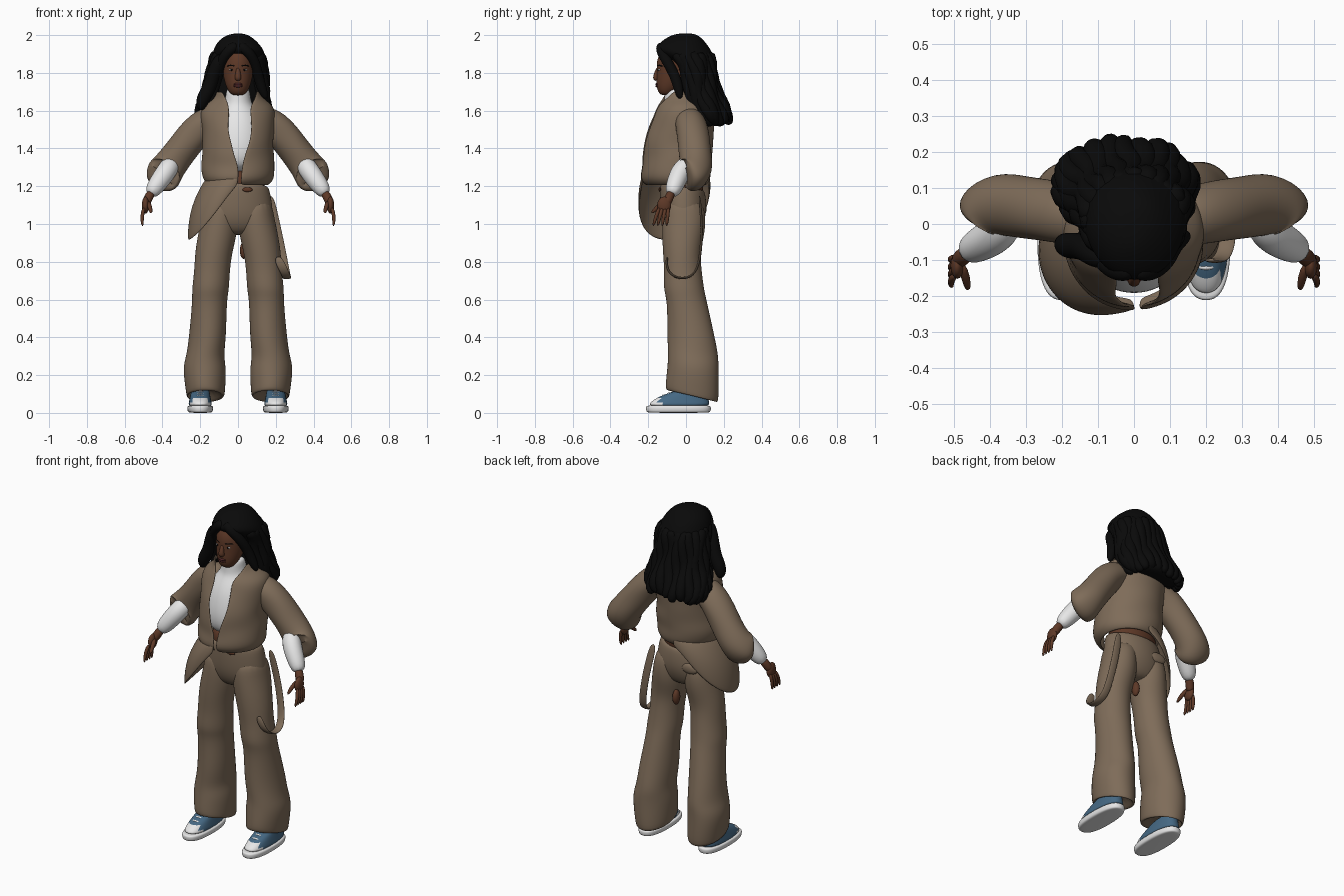
import bpy, bmesh, math, random
from mathutils import Vector

random.seed(4)
cube = bpy.data.objects.get("Cube")
if cube:
    bpy.data.objects.remove(cube, do_unlink=True)


def material(name, *colour):
    m = bpy.data.materials.new(name)
    m.use_nodes = True
    m.diffuse_color = (*colour, 1)
    bsdf = m.node_tree.nodes["Principled BSDF"]
    bsdf.inputs["Base Color"].default_value = (*colour, 1)
    return m


CLOTH = material("tan cloth", .21, .15, .1)
SKIN = material("brown skin", .11, .04, .02)
HAIR = material("black hair", .003, .003, .003)
WHITE = material("white knit", .8, .8, .8)
BLUE = material("blue canvas", .06, .14, .23)
LIPS = material("dark lips", .08, .02, .02)


def finish(name, bm, materials, subdivisions=0, thickness=0):
    """Turn a bmesh into a smooth shaded object."""
    bmesh.ops.recalc_face_normals(bm, faces=bm.faces)
    mesh = bpy.data.meshes.new(name)
    bm.to_mesh(mesh)
    bm.free()
    for m in materials:
        mesh.materials.append(m)
    for polygon in mesh.polygons:
        polygon.use_smooth = True
    ob = bpy.data.objects.new(name, mesh)
    bpy.context.collection.objects.link(ob)
    if thickness:
        solidify = ob.modifiers.new("thickness", 'SOLIDIFY')
        solidify.thickness = thickness
        solidify.offset = -1
    if subdivisions:
        rounding = ob.modifiers.new("rounding", 'SUBSURF')
        rounding.levels = rounding.render_levels = subdivisions


def loft(name, rings, *materials, side=1, closed=True, thickness=0, wrinkle=0, rule=None, subdivisions=2):
    """Skin a row of equal-length point rings; side=-1 mirrors them."""
    bm = bmesh.new()
    rows = []
    for ring in rings:
        row = []
        for x, y, z in ring:
            x += wrinkle * math.sin(47 * z + 9 * y)
            y += wrinkle * math.sin(41 * z + 14 * x)
            row.append(bm.verts.new((x * side, y, z)))
        rows.append(row)
    count = len(rows[0])
    for lower, upper in zip(rows, rows[1:]):
        for i in range(count if closed else count - 1):
            j = (i + 1) % count
            face = bm.faces.new((lower[i], lower[j], upper[j], upper[i]))
            if rule:
                face.material_index = rule(face.calc_center_median())
    if closed:
        bm.faces.new(rows[0])
        bm.faces.new(rows[-1])
    finish(name, bm, materials, subdivisions, thickness)


def oval(z, half_width, front, back, x=0, tilt=0, gap=None, count=18, power=1):
    """Level ring of points; a gap (right, left) opens its front, a power below 1 squares it."""
    middle, depth = (front + back) / 2, (back - front) / 2
    start, end, steps = 0, math.tau, count
    if gap:
        start = math.asin(gap[1] / half_width)
        end = math.tau + math.asin(gap[0] / half_width)
        steps = count - 1
    ring = []
    for i in range(count):
        angle = start + (end - start) * i / steps
        s, c = (math.copysign(abs(f) ** power, f) for f in (math.sin(angle), math.cos(angle)))
        y = middle - depth * c
        ring.append((x + half_width * s, y, z + tilt * y))
    return ring


def ovals(*rows):
    return [oval(*row) for row in rows]


def tube(name, path, radius, mat, axis=(1, 0, 1), flat=1, tip=1, count=8, **options):
    """Tube along a path; radius is one number or one per point, tip scales the last."""
    points = [Vector(p) for p in path]
    radii = list(radius) if isinstance(radius, (list, tuple)) else [radius] * len(points)
    radii[-1] *= tip
    rings = []
    for i, (point, r) in enumerate(zip(points, radii)):
        along = points[min(i + 1, len(points) - 1)] - points[max(i - 1, 0)]
        u = Vector(axis).cross(along).normalized()
        v = along.cross(u).normalized()
        angles = [math.tau * k / count for k in range(count)]
        rings.append([point + u * r * flat * math.cos(a) + v * r * math.sin(a) for a in angles])
    loft(name, rings, mat, **options)


def ball(name, centre, size, mat, side=1):
    bm = bmesh.new()
    bmesh.ops.create_uvsphere(bm, u_segments=16, v_segments=10, radius=1)
    for v in bm.verts:
        x, y, z = (c * s + o for c, s, o in zip(v.co, size, centre))
        v.co = (x * side, y, z)
    finish(name, bm, [mat])


# Head and face
loft("head", ovals((1.68, .03, -.13, -.08), (1.7, .05, -.15, -.05), (1.74, .07, -.16, 0),
                   (1.81, .085, -.155, .05), (1.88, .085, -.16, .06), (1.96, .04, -.1, .03)), SKIN)
tube("neck", [(0, -.03, 1.6), (0, -.05, 1.75)], .05, SKIN, axis=(1, 0, 0))
tube("nose", [(0, -.145, 1.83), (0, -.155, 1.8), (0, -.16, 1.775), (0, -.15, 1.76)],
     (.01, .014, .02, .016), SKIN, axis=(1, 0, 0))
for name, z in (("upper_lip", 1.74), ("lower_lip", 1.73)):
    ball(name, (0, -.152, z), (.024, .01, .007), LIPS)

# Hair mass with loose wavy locks sinking into it
mane = [(2.01, .03, -.05, .04), (1.99, .08, -.1, .08), (1.95, .12, -.15, .12), (1.91, .14, -.165, .14),
        (1.86, .15, -.07, .155), (1.78, .16, -.035, .16, -.01), (1.71, .165, -.03, .17, -.01),
        (1.65, .18, -.02, .2, -.02), (1.58, .2, .02, .24, -.03), (1.53, .15, .08, .235, -.03)]
loft("hair_mass", ovals(*mane), HAIR, wrinkle=.005)
envelope = [oval(*row, count=24) for row in mane[3:]]
for k in range(4, 21):
    drop = random.uniform(-.02, .02)
    path = []
    for level, ring in enumerate(envelope):
        x, y, z = ring[k]
        inset = .82 + .023 * level
        sway = .012 * math.sin(2 * level + 1.7 * k)
        path.append((x * inset + sway, y * inset + sway, z + drop * level / len(envelope)))
    tube("hair_lock", path, .036, HAIR, axis=(1, .3, 0), tip=.6, subdivisions=1)
for side, low in ((1, 1.66), (-1, 1.6)):
    tube("temple_lock", [(0, -.13, 1.95), (.05, -.135, 1.92), (.09, -.1, 1.86), (.105, -.06, 1.79),
                         (.125, -.04, 1.72), (.15, -.03, low)],
         .03, HAIR, axis=(0, 1, 0), tip=.5, side=side)
tube("right_front_lock", [(-.08, -.1, 1.9), (-.13, -.07, 1.8), (-.15, -.06, 1.72), (-.19, -.06, 1.66),
                          (-.2, -.05, 1.6)], .04, HAIR, axis=(0, 1, 0), tip=.6)

# Roll-neck shirt
loft("shirt", ovals((1.27, .13, -.16, .08), (1.36, .155, -.2, .1), (1.46, .155, -.19, .11),
                    (1.55, .14, -.165, .1), (1.61, .1, -.13, .07), (1.64, .07, -.115, .04),
                    (1.7, .065, -.115, .03), (1.72, .055, -.1, .02)), WHITE)

# Open jacket body with standing collar; the opening narrows to a point
jacket = []
for z, width, front, back in ((1.21, .15, -.2, .1), (1.24, .18, -.24, .12), (1.3, .185, -.22, .12),
                              (1.36, .18, -.22, .13), (1.43, .175, -.22, .13), (1.5, .18, -.2, .14),
                              (1.57, .19, -.17, .14), (1.62, .18, -.15, .14), (1.66, .12, -.13, .1),
                              (1.7, .105, -.13, .08)):
    opening = min(max((z - 1.28) * .3, .005), .06) + max(z - 1.62, 0) / 3
    opening -= .012 * max(1 - abs(z - 1.6) / .06, 0)
    jacket.append(oval(z, width, front, back, gap=(.01 - opening, .01 + opening), count=26))
loft("jacket_body", jacket, CLOTH, closed=False, thickness=.012, wrinkle=.004)

# Jacket tail fanning down round the right hip, longest at the side
tail = []
for i in range(13):
    angle = math.pi * i / 12
    fall = math.sin(angle) ** 1.5 * (1 - angle / 5)
    column = []
    for flare, drop in ((0, 0), (.13, .2), (.15, .43)):
        reach = .17 + flare * fall
        column.append((-reach * math.sin(angle), -.055 - reach * 1.08 * math.cos(angle),
                       1.25 - drop * fall - drop / 10))
    tail.append(column)
loft("jacket_tail", tail, CLOTH, closed=False, thickness=.012)

# Waist and hips
loft("waist", ovals((1.1, .14, -.11, .08), (1.2, .145, -.13, .095), (1.3, .145, -.13, .1)), SKIN)
loft("trouser_hips", ovals((1.19, .14, -.11, .08, 0, -.18), (1.2, .165, -.14, .1, 0, -.18),
                           (1.13, .18, -.14, .11, 0, -.1), (1.05, .19, -.135, .11),
                           (.98, .18, -.11, .085), (.94, .1, -.07, .05)), CLOTH)
ball("waist_gap", (.05, -.139, 1.182), (.027, .006, .012), SKIN)
ball("seat_tear", (.03, .05, .86), (.02, .026, .045), SKIN)
ball("rear_pocket_flap", (-.09, .095, 1.08), (.055, .014, .03), CLOTH)

# Flared leg ending in a slanted hem that turns up inside
leg = ovals((1.14, .085, -.11, .085, .09), (1.05, .095, -.13, .105, .1), (.95, .105, -.13, .1, .105),
            (.85, .1, -.12, .08, .125), (.75, .095, -.12, .08, .14), (.65, .1, -.12, .1, .15),
            (.6, .092, -.105, .105, .15), (.4, .1, -.1, .155, .16), (.3, .1, -.1, .17, .17),
            (.24, .118, -.1, .175, .182), (.12, .105, -.115, .18, .175, -.25),
            (.08, .1, -.11, .17, .175, -.25), (.14, .06, -.05, .12, .18))

# Shoe sole and sloping upper, both with a broad toe
sole = [oval(z, .07 - inset, inset - .215, .135 - inset, .2, power=.8)
        for z, inset in ((0, .015), (.005, .003), (.025, 0), (.036, .002), (.04, .015))]
upper = [oval(.03 + .025 * t, .066 - .005 * t, .012 * t * t - .205, .13 - .005 * t, .2, power=.8)
         for t in range(5)]

# Arm paths from shoulder to cuff and from elbow to wrist
sleeve = [(.09, .02, 1.55), (.16, .02, 1.545), (.235, .035, 1.48), (.31, .05, 1.38), (.37, .055, 1.295),
          (.395, .03, 1.26), (.4, 0, 1.255), (.4, .01, 1.26)]
sleeve_radii = (.07, .085, .088, .088, .092, .105, .092, .065)
forearm = [(.34, .04, 1.34), (.37, -.025, 1.29), (.425, -.055, 1.215), (.47, -.08, 1.15)]

for side, word in ((1, "left_"), (-1, "right_")):
    loft(word + "trouser_leg", leg, CLOTH, side=side, wrinkle=.005)
    loft(word + "shoe_sole", sole, WHITE, side=side)
    loft(word + "shoe_upper", upper, BLUE, WHITE, side=side, rule=lambda c: int(c.y < -.135))
    for t in range(3):
        y, z = .03 * t - .125, .095 + .011 * t
        tube(word + "lace", [(.17, y + .01, z - .012), (.2, y, z), (.23, y + .01, z - .012)],
             .007, WHITE, axis=(0, 0, 1), side=side, subdivisions=1)
    tube(word + "sleeve", sleeve, sleeve_radii, CLOTH, count=14, side=side, wrinkle=.005)
    tube(word + "forearm", forearm, (.05, .06, .055, .04), WHITE, side=side)

    # Hand with spread fingers
    tube(word + "wrist", [(.455, -.075, 1.17), (.475, -.09, 1.14), (.49, -.105, 1.1)],
         .026, SKIN, side=side)
    ball(word + "palm", (.49, -.115, 1.1), (.019, .037, .045), SKIN, side)
    for k in range(4):
        y, tip = .016 * k - .14, .024 * k - .175
        tube(word + "finger", [(.495, y, 1.09), (.51, (y + tip) / 2, 1.045), (.505, tip, .985)],
             .011, SKIN, tip=.7, side=side, subdivisions=1)
    tube(word + "thumb", [(.48, -.11, 1.12), (.465, -.15, 1.09), (.46, -.185, 1.055)],
         .014, SKIN, tip=.6, side=side, subdivisions=1)

    # Eye and brow
    ball(word + "eye", (.034, -.14, 1.816), (.014, .008, .005), WHITE, side)
    ball(word + "iris", (.034, -.147, 1.816), (.006, .003, .005), HAIR, side)
    tube(word + "brow", [(.016, -.152, 1.836), (.038, -.144, 1.842), (.06, -.122, 1.835)],
         .004, HAIR, axis=(0, 0, 1), side=side, subdivisions=1)

# Loose strap hanging in a loop on the left thigh
tube("hanging_strap", [(.165, .07, 1.16), (.2, .085, 1), (.23, .08, .86), (.25, .06, .75), (.26, .01, .71),
                       (.26, -.06, .715), (.24, -.105, .76), (.205, -.1, .83)],
     .025, CLOTH, axis=(1, 0, 0), flat=.3)
